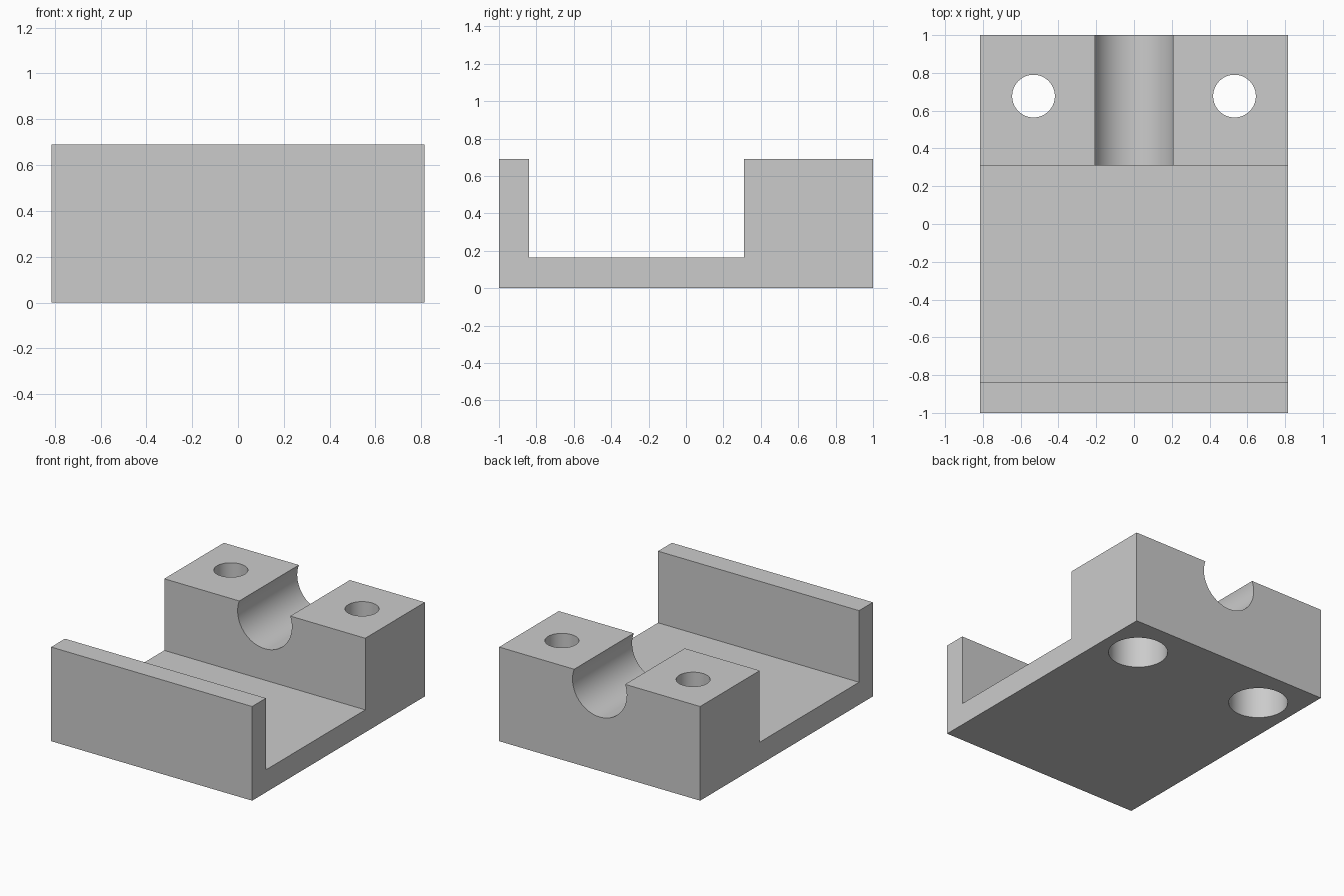
import bpy, bmesh, math
from mathutils import Matrix

cube = bpy.data.objects.get("Cube")
if cube:
    bpy.data.objects.remove(cube, do_unlink=True)

WIDTH, HEIGHT = 1.63, 0.69
FLOOR, WALL_Y, BLOCK_Y = 0.165, -0.84, 0.31

grey = bpy.data.materials.new("light_grey")
grey.use_nodes = True
colour = (0.6, 0.6, 0.6, 1)
grey.diffuse_color = colour
grey.node_tree.nodes["Principled BSDF"].inputs["Base Color"].default_value = colour


def make_object(name, bm):
    bmesh.ops.recalc_face_normals(bm, faces=bm.faces)
    mesh = bpy.data.meshes.new(name)
    bm.to_mesh(mesh)
    bm.free()
    mesh.materials.append(grey)
    obj = bpy.data.objects.new(name, mesh)
    bpy.context.collection.objects.link(obj)
    return obj


def cylinder_cutter(name, radius, length, centre, along_y=False):
    bm = bmesh.new()
    turn = Matrix.Rotation(math.pi / 2 if along_y else 0, 4, "X")
    bmesh.ops.create_cone(bm, cap_ends=True, segments=96, radius1=radius,
                          radius2=radius, depth=length,
                          matrix=Matrix.Translation(centre) @ turn)
    obj = make_object(name, bm)
    obj.hide_render = True
    return obj


# Bracket body: side profile with front wall, floor and rear block
profile = [(-1, 0), (1, 0), (1, HEIGHT), (BLOCK_Y, HEIGHT), (BLOCK_Y, FLOOR),
           (WALL_Y, FLOOR), (WALL_Y, HEIGHT), (-1, HEIGHT)]
bm = bmesh.new()
face = bm.faces.new([bm.verts.new((-WIDTH / 2, y, z)) for y, z in profile])
sweep = bmesh.ops.extrude_face_region(bm, geom=[face])
bmesh.ops.translate(bm, vec=(WIDTH, 0, 0),
                    verts=[v for v in sweep["geom"] if isinstance(v, bmesh.types.BMVert)])
body = make_object("bracket_body", bm)

# Rod groove along the rear block
cutters = [cylinder_cutter("groove_cutter", 0.22, 1.2, (0, 0.8, HEIGHT - 0.075), True)]

# Screw holes with wider head recesses underneath
for side, x in (("left", 0.532), ("right", -0.532)):
    cutters.append(cylinder_cutter(side + "_screw_cutter", 0.113, 2, (x, 0.677, 0.5)))
    cutters.append(cylinder_cutter(side + "_recess_cutter", 0.2, 0.8, (x, 0.677, 0)))

bpy.context.view_layer.objects.active = body
for cutter in cutters:
    cut = body.modifiers.new(cutter.name, "BOOLEAN")
    cut.operation = "DIFFERENCE"
    cut.solver = "EXACT"
    cut.object = cutter
    bpy.ops.object.modifier_apply(modifier=cut.name)
for cutter in cutters:
    bpy.data.objects.remove(cutter, do_unlink=True)

# Smooth round walls, sharp edges elsewhere
bpy.ops.object.select_all(action="DESELECT")
body.select_set(True)
bpy.ops.object.shade_smooth_by_angle(angle=math.radians(30))
